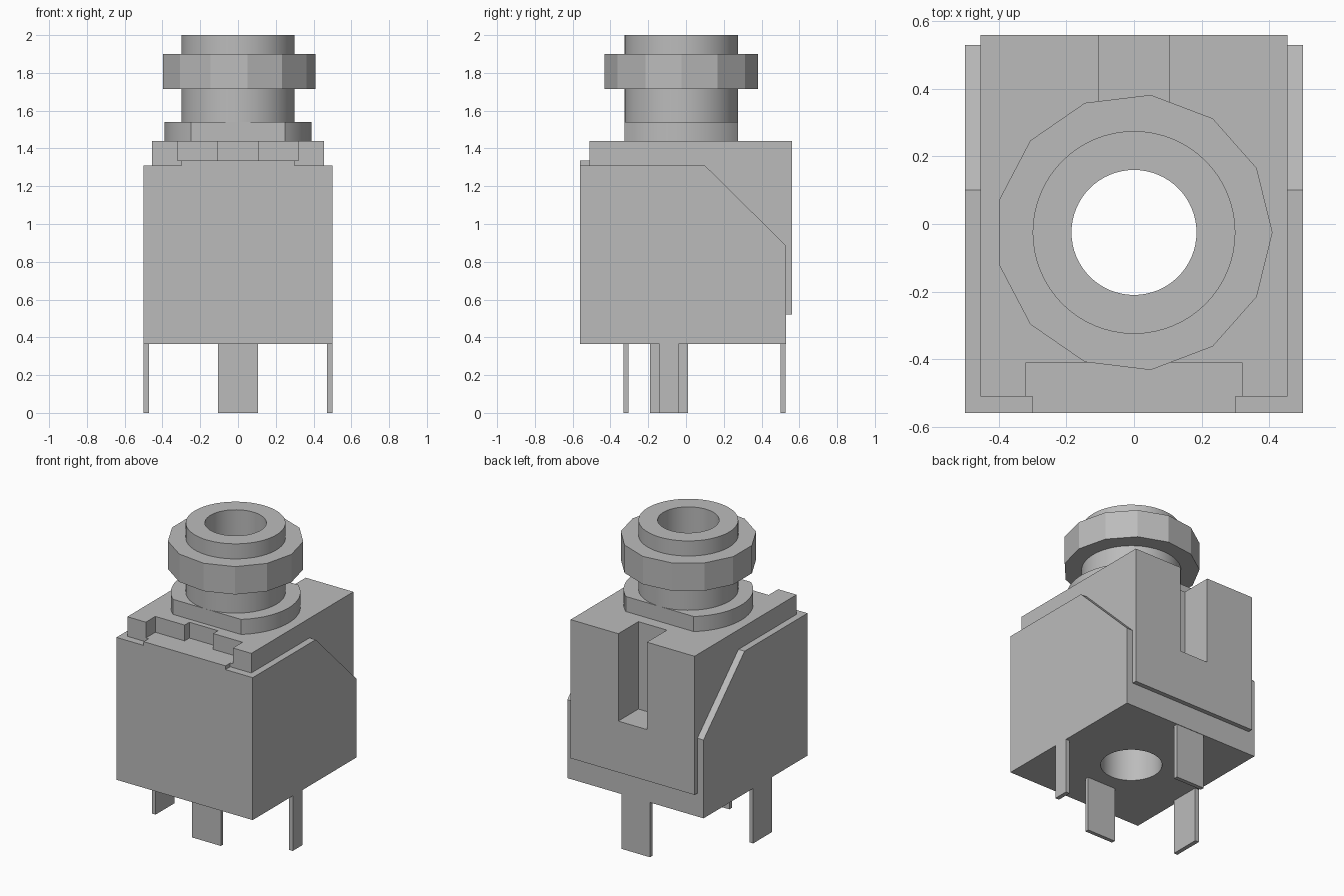
import bpy
import bmesh
from math import asin, cos, sin, pi

old = bpy.data.objects.get("Cube")
if old:
    bpy.data.objects.remove(old, do_unlink=True)

grey = bpy.data.materials.new("plain grey")
grey.use_nodes = True
colour = (0.5, 0.5, 0.5, 1)
grey.diffuse_color = colour
grey.node_tree.nodes["Principled BSDF"].inputs["Base Color"].default_value = colour

AXIS_Y = -0.025


def prism(name, points, low, high, axis="z"):
    """Extrude a closed outline along z (x, y points) or along x (y, z points)."""
    bm = bmesh.new()
    place = (lambda a, b: (a, b, low)) if axis == "z" else (lambda a, b: (low, a, b))
    face = bm.faces.new([bm.verts.new(place(a, b)) for a, b in points])
    new = bmesh.ops.extrude_face_region(bm, geom=[face])["geom"]
    step = (0, 0, high - low) if axis == "z" else (high - low, 0, 0)
    bmesh.ops.translate(bm, verts=[v for v in new if isinstance(v, bmesh.types.BMVert)], vec=step)
    bmesh.ops.recalc_face_normals(bm, faces=bm.faces)
    mesh = bpy.data.meshes.new(name)
    bm.to_mesh(mesh)
    bm.free()
    mesh.materials.append(grey)
    obj = bpy.data.objects.new(name, mesh)
    bpy.context.collection.objects.link(obj)
    return obj


def box(name, x0, x1, y0, y1, z0, z1):
    return prism(name, [(x0, y0), (x1, y0), (x1, y1), (x0, y1)], z0, z1)


def arc(radius, start, end, count):
    angles = [start + (end - start) * i / count for i in range(count + 1)]
    return [(radius * cos(a), AXIS_Y + radius * sin(a)) for a in angles]


def ring(radius, sides):
    return arc(radius, 0, 2 * pi, sides)[:-1]


def cut(obj, cutters):
    for cutter in cutters:
        mod = obj.modifiers.new("cut", "BOOLEAN")
        mod.operation = "DIFFERENCE"
        mod.solver = "EXACT"
        mod.object = cutter
    graph = bpy.context.evaluated_depsgraph_get()
    mesh = bpy.data.meshes.new_from_object(obj.evaluated_get(graph))
    obj.modifiers.clear()
    obj.data = mesh


# Cutters
bore = prism("bore_cutter", ring(0.185, 64), -0.5, 2.5)
slot = box("slot_cutter", -0.105, 0.105, 0.35, 0.8, 0.86, 1.6)
recess = box("recess_cutter", -0.32, 0.32, -0.7, -0.41, 1.335, 1.6)
notch = box("notch_cutter", -0.105, 0.105, -0.5, -0.36, 1.335, 1.6)

# Housing: outer shell with sloped rear corner, and the taller core inside it
shell = prism("outer_shell", [(-0.56, 0.365), (0.53, 0.365), (0.53, 0.885),
                              (0.1, 1.31), (-0.56, 1.31)], -0.5, 0.5, "x")
core = box("inner_core", -0.455, 0.455, -0.51, 0.56, 0.52, 1.44)
lip = box("front_lip", -0.3, 0.3, -0.56, -0.505, 1.30, 1.335)
cut(shell, [bore, slot])
cut(core, [bore, slot, recess, notch])

# Collar: round flange with flats front and back
corner = asin(0.3 / 0.39)
collar = prism("collar", arc(0.39, -corner, corner, 24)
               + arc(0.39, pi - corner, pi + corner, 24), 1.44, 1.54)
barrel = prism("barrel", ring(0.3, 64), 1.44, 2.0)
nut = prism("nut", ring(0.41, 13), 1.715, 1.9)
for part in (collar, barrel, nut):
    cut(part, [bore])

# Terminal legs
box("front_leg", -0.105, 0.105, -0.33, -0.305, 0, 0.37)
box("back_leg", -0.105, 0.105, 0.5, 0.527, 0, 0.37)
box("right_leg", -0.5, -0.472, -0.19, 0.01, 0, 0.37)
box("left_leg", 0.472, 0.5, -0.14, -0.04, 0, 0.37)

for cutter in (bore, slot, recess, notch):
    bpy.data.objects.remove(cutter, do_unlink=True)

# Smooth the round walls, keep the edges sharp
bpy.ops.object.select_all(action="DESELECT")
for part in (shell, core, collar, barrel, nut):
    part.select_set(True)
bpy.context.view_layer.objects.active = barrel
bpy.ops.object.shade_smooth_by_angle(angle=pi / 9)
